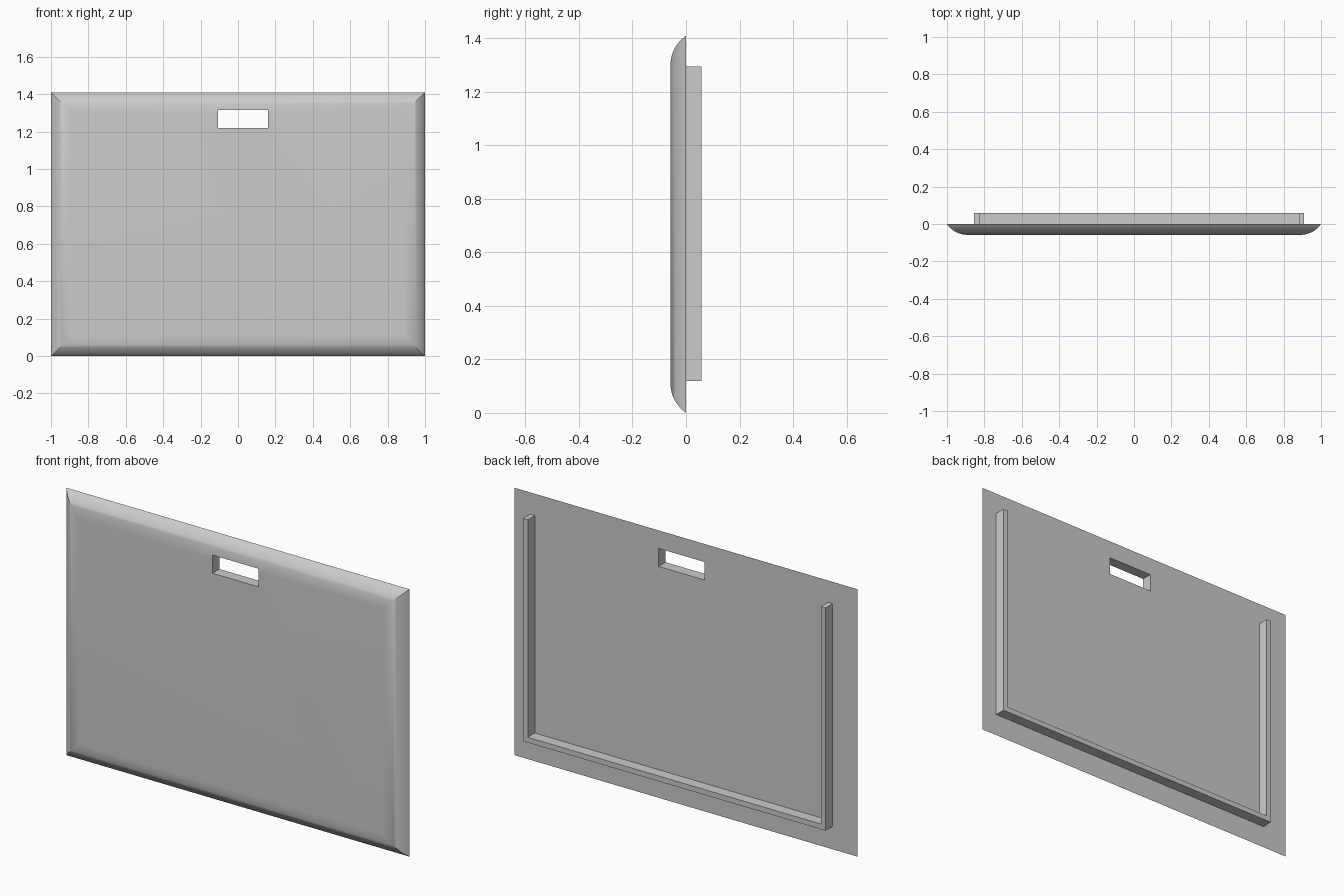
import bpy
import bmesh
import math

if "Cube" in bpy.data.objects:
    bpy.data.objects.remove(bpy.data.objects["Cube"], do_unlink=True)

WIDTH, HEIGHT = 2.0, 1.41
DEPTH = 0.058          # panel thickness, also rail thickness
BORDER = 0.11          # width of the curved border
STEPS = 12

grey = bpy.data.materials.new("light grey")
grey.use_nodes = True
colour = (0.6, 0.6, 0.6, 1)
grey.diffuse_color = colour
grey.node_tree.nodes["Principled BSDF"].inputs["Base Color"].default_value = colour


def make_object(name, bm):
    bmesh.ops.recalc_face_normals(bm, faces=bm.faces)
    mesh = bpy.data.meshes.new(name)
    bm.to_mesh(mesh)
    bm.free()
    mesh.materials.append(grey)
    obj = bpy.data.objects.new(name, mesh)
    bpy.context.collection.objects.link(obj)
    return obj


def activate(obj):
    bpy.ops.object.select_all(action='DESELECT')
    obj.select_set(True)
    bpy.context.view_layer.objects.active = obj


def extrude_outline(name, points, y0, y1):
    """Prism from an x-z outline, running from y0 to y1."""
    bm = bmesh.new()
    face = bm.faces.new([bm.verts.new((x, y0, z)) for x, z in points])
    result = bmesh.ops.extrude_face_region(bm, geom=[face], use_keep_orig=True)
    moved = [v for v in result["geom"] if isinstance(v, bmesh.types.BMVert)]
    bmesh.ops.translate(bm, verts=moved, vec=(0, y1 - y0, 0))
    return make_object(name, bm)


# Panel: rectangular rings follow an arc from the back edge to the flat front
radius = (BORDER ** 2 + DEPTH ** 2) / (2 * DEPTH)
sweep = math.asin(BORDER / radius)
bm = bmesh.new()
rings = []
for i in range(STEPS + 1):
    a = sweep * (1 - i / STEPS)
    inset = BORDER - radius * math.sin(a)
    y = -DEPTH + radius * (1 - math.cos(a))
    x = WIDTH / 2 - inset
    corners = [(-x, inset), (x, inset), (x, HEIGHT - inset), (-x, HEIGHT - inset)]
    rings.append([bm.verts.new((cx, y, cz)) for cx, cz in corners])
for lower, upper in zip(rings, rings[1:]):
    for j in range(4):
        k = (j + 1) % 4
        bm.faces.new((lower[j], lower[k], upper[k], upper[j]))
bm.faces.new(rings[0])
bm.faces.new(rings[-1])
panel = make_object("panel", bm)

# Handle slot cut through the panel
left, right, low, high = -0.108, 0.16, 1.22, 1.315
cutter = extrude_outline("slot_cutter", [(left, low), (right, low), (right, high), (left, high)],
                         -0.2, 0.2)
cutter.hide_render = True
cut = panel.modifiers.new("slot", 'BOOLEAN')
cut.operation = 'DIFFERENCE'
cut.solver = 'EXACT'
cut.object = cutter
activate(panel)
bpy.ops.object.modifier_apply(modifier=cut.name)
bpy.data.objects.remove(cutter, do_unlink=True)
activate(panel)
bpy.ops.object.shade_smooth_by_angle(angle=math.radians(30))

# U-shaped rail on the back, open at the top
x0, x1, z0, z1, t = -0.855, 0.91, 0.12, 1.295, 0.028
extrude_outline("back_rail", [(x0, z0), (x1, z0), (x1, z1), (x1 - t, z1),
                              (x1 - t, z0 + t), (x0 + t, z0 + t), (x0 + t, z1), (x0, z1)],
                0, DEPTH)
